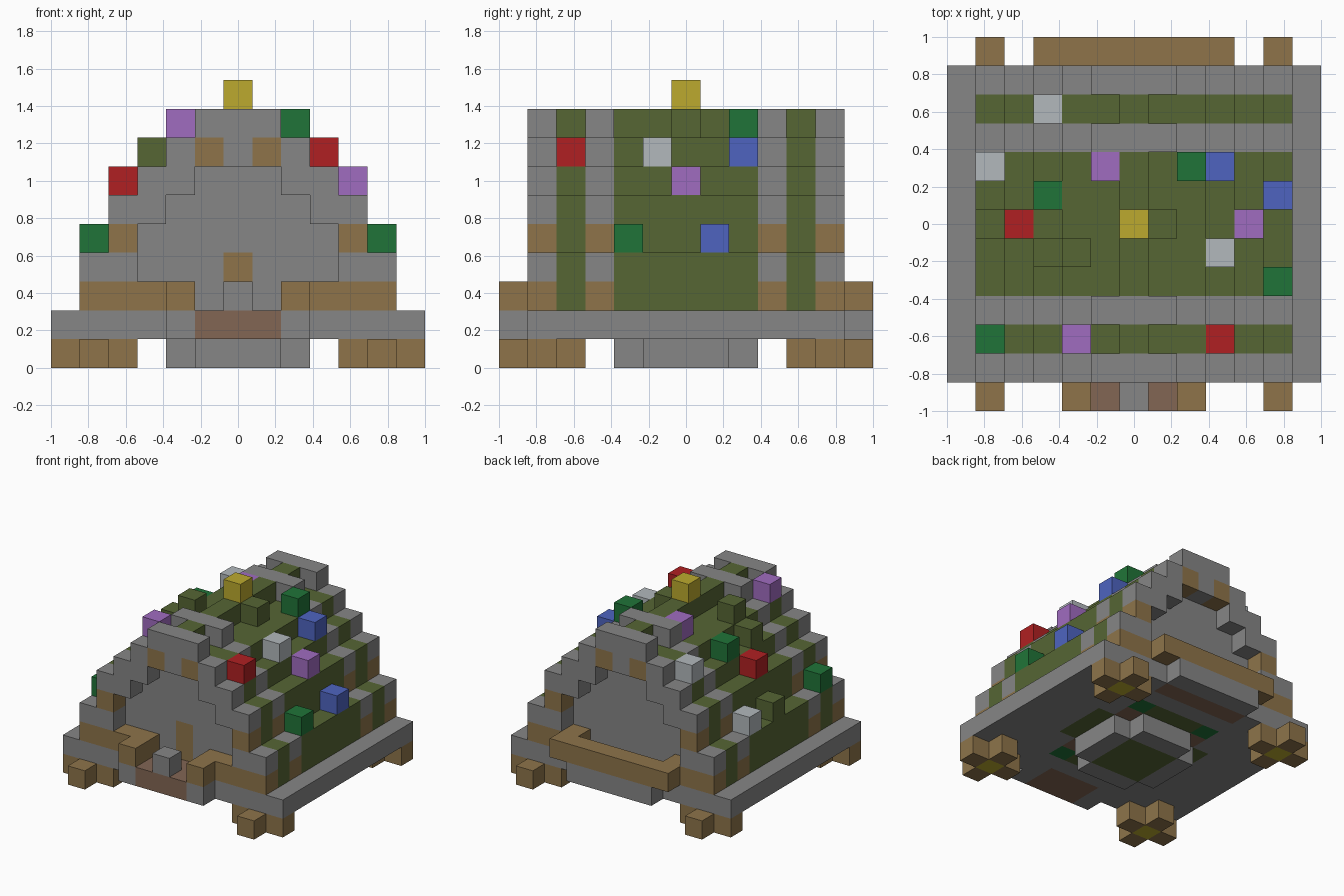
import bpy
import bmesh
from mathutils import Vector

cube = bpy.data.objects.get("Cube")
if cube:
    bpy.data.objects.remove(cube, do_unlink=True)

U = 2 / 13  # block size

# Colours, given as sRGB and converted to linear
COLOURS = {
    "stone_grey": (134, 134, 134), "wood": (142, 116, 74), "olive": (86, 102, 52),
    "soil_brown": (130, 102, 84), "yellow": (188, 170, 46), "red": (176, 32, 34),
    "green": (32, 116, 56), "blue": (78, 100, 192), "purple": (160, 108, 192),
    "pale_grey": (178, 184, 188),
}


def linear(c):
    c /= 255
    return c / 12.92 if c <= 0.04045 else ((c + 0.055) / 1.055) ** 2.4


MATS = {}
for name, rgb in COLOURS.items():
    colour = [linear(c) for c in rgb] + [1]
    mat = bpy.data.materials.new(name)
    mat.use_nodes = True
    mat.diffuse_color = colour
    bsdf = mat.node_tree.nodes["Principled BSDF"]
    bsdf.inputs["Base Color"].default_value = colour
    bsdf.inputs["Roughness"].default_value = 0.9
    MATS[name] = mat

cells = {}  # (x, y, layer) -> (part, colour)


def fill(part, colour, xs, ys, zs):
    for x in xs:
        for y in ys:
            for z in zs:
                cells[x, y, z] = (part, colour)


def span(n):
    return range(-n, n + 1)


def clear(xs, y, z):
    for x in xs:
        cells.pop((x, y, z), None)


# Feet: plus shapes with a yellow core
for sx in (-1, 1):
    for sy in (-1, 1):
        foot = ("front" if sy < 0 else "back") + ("_left" if sx > 0 else "_right") + "_foot"
        for d in (-1, 1):
            fill(foot, "wood", [5 * sx + d], [5 * sy], [0])
            fill(foot, "wood", [5 * sx], [5 * sy + d], [0])
        fill(foot, "yellow", [5 * sx], [5 * sy], [0])

# Central pedestal under the floor
fill("pedestal", "stone_grey", span(2), span(1), [0])
fill("pedestal", "stone_grey", span(1), span(2), [0])
fill("pedestal", "olive", span(1), span(1), [0])

# Base slab with the porch, planter and floor pattern
fill("base_slab", "stone_grey", span(6), span(5), [1])
fill("base_slab", "stone_grey", span(2), (-6, 6), [1])
fill("base_slab", "olive", (-3, 3), span(1), [1])
fill("base_slab", "olive", span(1), (-3, 3), [1])
fill("base_slab", "green", (-2, 2), (-3, 3), [1])
fill("base_slab", "soil_brown", (-2, 2), (-2, 2), [1])
fill("porch_floor", "soil_brown", span(1), (-6, -5), [1])
fill("planter_soil", "soil_brown", span(2), [5], [1])

# Roof bays and the arched frames that stand between them
ROOF = {0: 8, 1: 7, 2: 7, 3: 6, 4: 5, 5: 3}
for y in span(5):
    frame = abs(y) in (3, 5)
    for x in span(5):
        top = 8 if frame and abs(x) == 1 else ROOF[abs(x)]
        part = "roof_frames" if frame else "roof"
        fill(part, "stone_grey" if frame else "olive", [x], [y], range(2, top + 1))
        if frame and abs(x) == 4:
            fill("frame_beams", "wood", [x], [y], [4])
        if frame:
            fill("frame_beams", "wood", [x], [y], [2])

# Recessed arches in both gables, closed by end walls
ARCH = {3: 3, 4: 3, 5: 2, 6: 1}
for y in (-5, 5):
    opening = 1 if y < 0 else 2
    wall = "front_wall" if y < 0 else "back_wall"
    for z, half in [(2, opening), *ARCH.items()]:
        clear(span(half), y, z)
        fill(wall, "stone_grey", span(half), [4 if y > 0 else -4], [z])
    fill("gable_windows", "wood", (-1, 1), [y], [7])

# Door, porch posts, step and planter beam
fill("door", "wood", [0], [-4], (2, 3))
fill("porch_posts", "wood", (-2, 2), [-6], [2])
fill("porch_step", "stone_grey", [0], [-6], [2])
fill("planter_beam", "wood", span(3), [6], [2])

# Coloured blocks and olive bumps resting on the roof
ORNAMENTS = [
    ("yellow", 0, 0), ("purple", -2, -4), ("red", 3, -4), ("green", -5, -4),
    ("green", 5, -2), ("pale_grey", 3, -1), ("purple", 4, 0), ("blue", 5, 1),
    ("blue", 3, 2), ("green", 2, 2), ("purple", -1, 2), ("green", -3, 1),
    ("red", -4, 0), ("pale_grey", -5, 2), ("pale_grey", -3, 4),
    ("olive", 1, 0), ("olive", -2, -1), ("olive", -3, -1), ("olive", -5, 0),
]
for colour, x, y in ORNAMENTS:
    part = "roof_bumps" if colour == "olive" else colour + "_roof_blocks"
    fill(part, colour, [x], [y], [ROOF[abs(x)] + 1])


# Turn each part's exposed block sides into one clean mesh
def build(part):
    own = {c: v[1] for c, v in cells.items() if v[0] == part}
    names = sorted(set(own.values()))
    bm = bmesh.new()
    for cell, colour in own.items():
        centre = Vector(cell) + Vector((0, 0, 0.5))
        for axis in range(3):
            for sign in (-1, 1):
                n = Vector((0, 0, 0))
                n[axis] = sign
                if tuple(int(a + b) for a, b in zip(cell, n)) in cells:
                    continue
                a = Vector((0, 0, 0))
                a[(axis + 1) % 3] = 0.5
                b = n.cross(a)
                mid = centre + n / 2
                corners = (mid - a - b, mid + a - b, mid + a + b, mid - a + b)
                face = bm.faces.new([bm.verts.new(p * U) for p in corners])
                face.material_index = names.index(colour)
    bmesh.ops.remove_doubles(bm, verts=bm.verts, dist=0.001)
    bmesh.ops.dissolve_limit(bm, angle_limit=0.01, verts=bm.verts, edges=bm.edges,
                             delimit={"MATERIAL"})
    mesh = bpy.data.meshes.new(part)
    bm.to_mesh(mesh)
    bm.free()
    for name in names:
        mesh.materials.append(MATS[name])
    bpy.context.collection.objects.link(bpy.data.objects.new(part, mesh))


for part in sorted({v[0] for v in cells.values()}):
    build(part)
